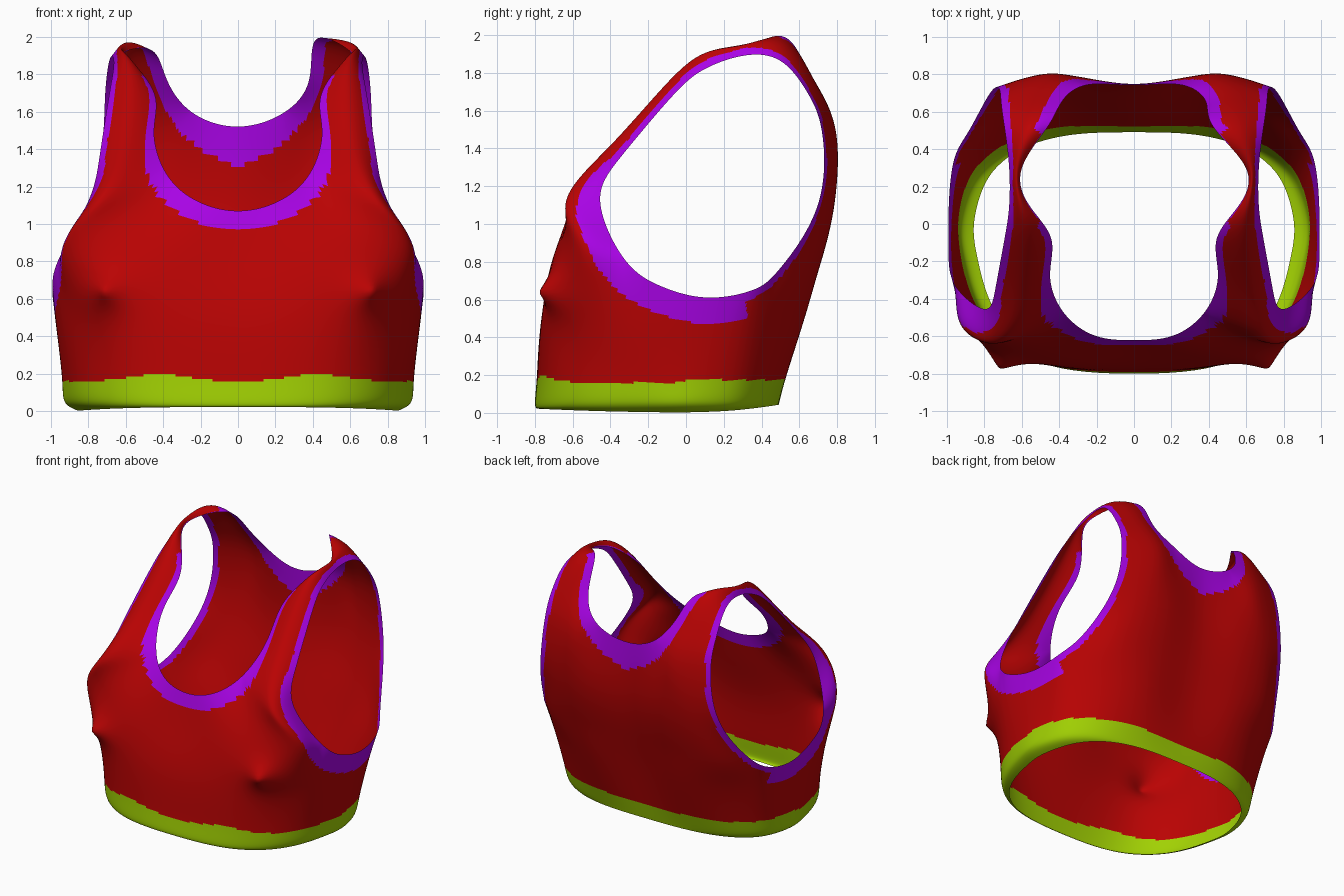
import bpy, bmesh, math
from mathutils import Vector, kdtree

if "Cube" in bpy.data.objects:
    bpy.data.objects.remove(bpy.data.objects["Cube"])


def material(name, rgb):
    m = bpy.data.materials.new(name)
    m.diffuse_color = (*rgb, 1)
    m.use_nodes = True
    m.node_tree.nodes["Principled BSDF"].inputs["Base Color"].default_value = m.diffuse_color
    return m


# Body rows run from centre front, round the side, to centre back (half only)
hem = [(0, -.80, .05), (.30, -.785, .05), (.54, -.72, .05), (.725, -.585, .05),
       (.845, -.39, .05), (.905, -.18, .05), (.925, 0, .05), (.87, .20, .05),
       (.77, .33, .06), (.60, .43, .07), (.33, .49, .08), (0, .50, .08)]
ribs = [(0, -.765, .50), (.30, -.765, .50), (.56, -.73, .50), (.755, -.615, .50),
        (.905, -.42, .50), (.965, -.20, .46), (.965, .07, .43), (.93, .28, .45),
        (.84, .42, .48), (.65, .56, .50), (.36, .63, .50), (0, .60, .50)]
bust = [(0, -.69, .80), (.30, -.70, .82), (.58, -.69, .83), (.905, -.565, .86),
        (.955, -.33, .82), (.99, -.15, .68), (.99, .10, .61), (.96, .35, .65),
        (.88, .50, .77), (.68, .65, .75), (.36, .70, .75), (0, .67, .75)]
curl = [(x * .925, y * .98, .003 + (.16 if y > 0 else .03) * y * y) for x, y, z in hem]
waist = [tuple(Vector(a).lerp(Vector(b), .33)) for a, b in zip(hem, ribs)]
# Front neckline row: centre to armhole
front_neck = [(0, -.62, 1.07), (.20, -.60, 1.115), (.37, -.48, 1.25),
              (.74, -.645, 1.12), (.80, -.455, 1.12)]
# Strap rows: neck edge, middle, armhole edge, from front to back
strap = [[(.45, -.28, 1.48), (.62, -.40, 1.41), (.74, -.335, 1.365)],
         [(.44, -.08, 1.68), (.58, -.10, 1.75), (.69, -.07, 1.68)],
         [(.56, .10, 1.86), (.61, .10, 1.905), (.667, .10, 1.82)],
         [(.60, .30, 1.92), (.63, .30, 1.945), (.667, .30, 1.89)],
         [(.46, .52, 1.93), (.57, .52, 1.955), (.69, .50, 1.865)],
         [(.385, .655, 1.78), (.525, .69, 1.73), (.71, .645, 1.69)]]
# Back rows: armhole to centre
back_mid = [(.77, .70, 1.10), (.55, .77, 1.10), (.30, .78, 1.10), (0, .74, 1.10)]
back_neck = [(.72, .72, 1.48), (.46, .795, 1.48), (.25, .745, 1.60), (0, .74, 1.52)]

pts, quads = [], []


def add(row):
    pts.extend(Vector(p) for p in row)
    return list(range(len(pts) - len(row), len(pts)))


def strip(a, b):
    for i in range(len(a) - 1):
        quads.append((a[i], a[i + 1], b[i + 1], b[i]))


tube = [add(r) for r in (curl, hem, waist, ribs, bust)]
fn, bm_row, bn = add(front_neck), add(back_mid), add(back_neck)
chain = [fn[2:]] + [add(r) for r in strap] + [bn[2::-1]]
for a, b in zip(tube, tube[1:]):
    strip(a, b)
strip(tube[-1][:5], fn)
strip(tube[-1][8:], bm_row)
strip(bm_row, bn)
for a, b in zip(chain, chain[1:]):
    strip(a, b)

# Mirror the half, sharing the centre line
half = len(pts)
twin = {}
for i in range(half):
    if abs(pts[i].x) < 1e-6:
        twin[i] = i
    else:
        twin[i] = len(pts)
        pts.append(Vector((-pts[i].x, pts[i].y, pts[i].z)))
quads += [tuple(twin[i] for i in reversed(q)) for q in quads]
# One shoulder has a raised peak at the neck edge
pts[chain[5][0]] += Vector((-.04, 0, .065))

mesh = bpy.data.meshes.new("crop_top")
mesh.from_pydata(pts, [], quads)
top = bpy.data.objects.new("crop_top", mesh)
bpy.context.collection.objects.link(top)
sub = top.modifiers.new("smooth", 'SUBSURF')
sub.levels = sub.render_levels = 2


def evaluated():
    bpy.context.view_layer.update()
    dg = bpy.context.evaluated_depsgraph_get()
    return top.evaluated_get(dg)


# Shift the cage so the smooth surface passes through the given points
for _ in range(4):
    smooth = evaluated().data
    shift = [p - smooth.vertices[i].co for i, p in enumerate(pts)]
    for v, d in zip(mesh.vertices, shift):
        v.co += d * .9
    mesh.update()

sub.levels = sub.render_levels = 4
fine = bpy.data.meshes.new_from_object(evaluated())
top.modifiers.clear()
top.data = fine
fine.materials.clear()
for m in (material("red_fabric", (.49, .001, .001)),
          material("purple_trim", (.39, .001, .78)),
          material("lime_band", (.36, .64, .001))):
    fine.materials.append(m)

bm = bmesh.new()
bm.from_mesh(fine)
bmesh.ops.recalc_face_normals(bm, faces=bm.faces)
probe = min(bm.faces, key=lambda f: (f.calc_center_median() - Vector((0, -.76, .5))).length)
if probe.normal.y > 0:
    bmesh.ops.reverse_faces(bm, faces=bm.faces)

# Bust points
for v in bm.verts:
    if v.co.y < -.3:
        d = math.hypot(abs(v.co.x) - .69, v.co.z - .64)
        push = .095 * math.exp(-(d / .095) ** 1.3)
        v.co += Vector((math.copysign(.3 * push, v.co.x), -push, 0))

# Trim along neck and armhole edges, band along the hem
rim = [v.co.copy() for v in bm.verts if v.is_boundary and v.co.z > .3]
tree = kdtree.KDTree(len(rim))
for i, co in enumerate(rim):
    tree.insert(co, i)
tree.balance()


def clamp(t):
    return max(0, min(1, t))


def trim_width(p):
    if abs(p.x) > .635:                      # armhole
        if p.y > .3:
            return .045
        return .045 + .095 * clamp((1.35 - p.z) / .28)
    if p.y > .56:                            # back neck
        return .07 + .14 * max(0, 1 - abs(p.x) / .38)
    if p.y > .02:                            # shoulder, mostly untrimmed
        return .06 if p.y > .47 else .008
    return .04 + .07 * clamp((1.5 - p.z) / .25)


for f in bm.faces:
    c = f.calc_center_median()
    near, _, dist = tree.find(c)
    f.smooth = True
    bump = .038 * math.exp(-((abs(c.x) - .42) / .2) ** 2) if c.y < 0 else .015
    if c.z < .16 + bump:
        f.material_index = 2
    elif dist < trim_width(near):
        f.material_index = 1
    else:
        f.material_index = 0
bm.to_mesh(fine)
bm.free()
